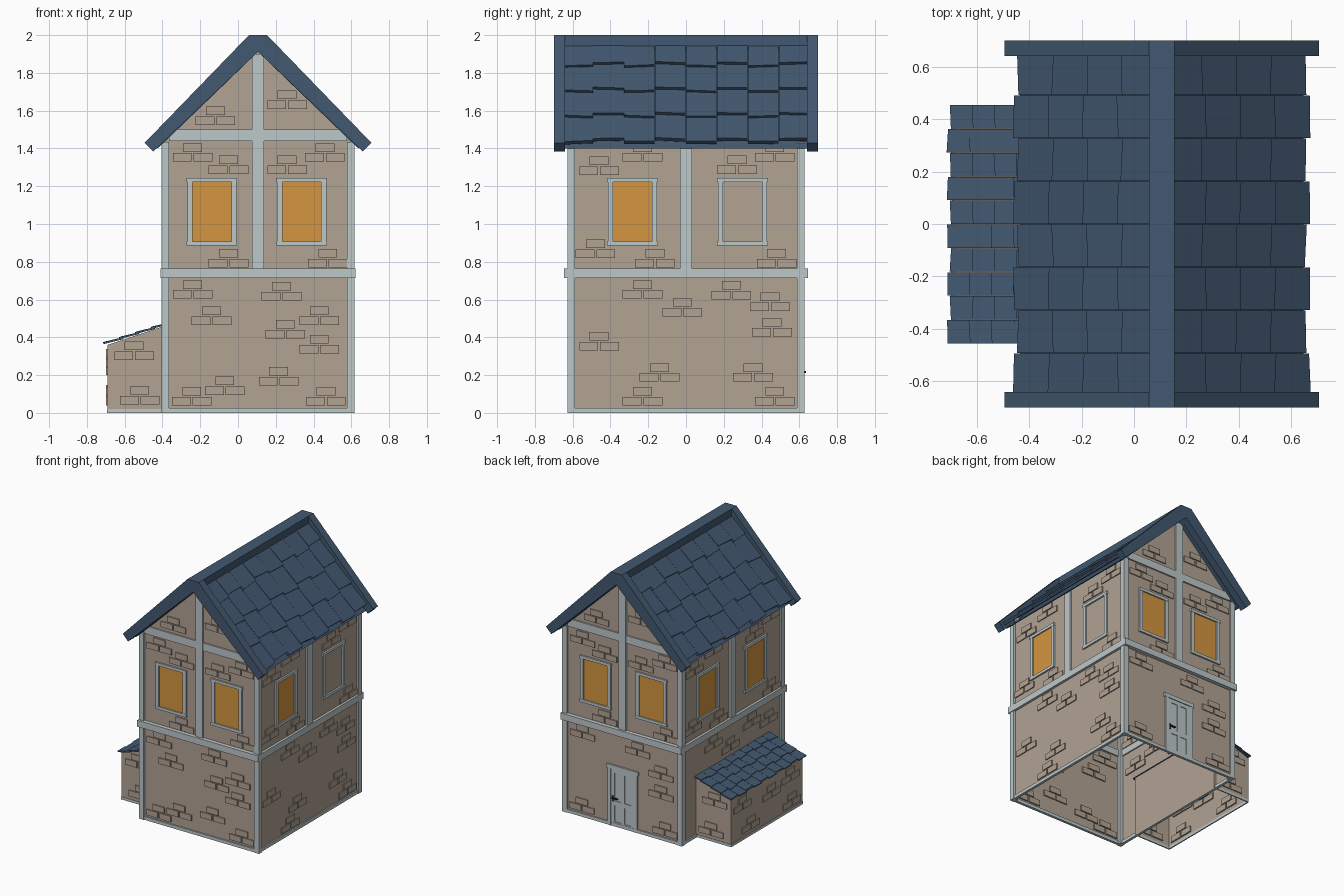
import bpy, bmesh, math, random
from mathutils import Vector

if "Cube" in bpy.data.objects:
    bpy.data.objects.remove(bpy.data.objects["Cube"])

random.seed(4)
C = 0.106            # centre line of the main house in x
HX, HY = 0.497, 0.614  # half sizes of the stone walls


def material(name, r, g, b):
    m = bpy.data.materials.new(name)
    lin = [((c / 255 + 0.055) / 1.055) ** 2.4 for c in (r, g, b)]
    m.diffuse_color = (*lin, 1)
    m.use_nodes = True
    m.node_tree.nodes["Principled BSDF"].inputs["Base Color"].default_value = m.diffuse_color
    return m


STONE = material("stone", 178, 163, 148)
TRIM = material("pale_timber", 190, 200, 201)
GLASS = material("lit_glass", 212, 150, 65)
ROOF = material("slate_blue", 66, 88, 112)
IRON = material("dark_iron", 35, 35, 38)


def finish(bm, name, mat):
    bmesh.ops.recalc_face_normals(bm, faces=bm.faces)
    down = [f for f in bm.faces if f.normal.z < -0.99 and f.calc_center_median().z < 1e-4]
    if name.endswith("walls"):      # walls are open underneath
        bmesh.ops.delete(bm, geom=down, context='FACES_ONLY')
    me = bpy.data.meshes.new(name)
    bm.to_mesh(me)
    bm.free()
    me.materials.append(mat)
    ob = bpy.data.objects.new(name, me)
    bpy.context.collection.objects.link(ob)


def hexa(bm, top, bottom):
    """Six-sided block between two quads."""
    a = [bm.verts.new(p) for p in top]
    b = [bm.verts.new(p) for p in bottom]
    bm.faces.new(a)
    bm.faces.new(b[::-1])
    for i in range(4):
        j = (i + 1) % 4
        bm.faces.new((a[i], b[i], b[j], a[j]))


def box(bm, x0, x1, y0, y1, z0, z1):
    q = [(x0, y0), (x1, y0), (x1, y1), (x0, y1)]
    hexa(bm, [(x, y, z1) for x, y in q], [(x, y, z0) for x, y in q])


def prism(bm, pts, y0, y1):
    """Extrude an x,z profile along y."""
    vs = [bm.verts.new((x, y0, z)) for x, z in pts]
    f = bm.faces.new(vs)
    ext = bmesh.ops.extrude_face_region(bm, geom=[f])["geom"]
    for v in ext:
        if isinstance(v, bmesh.types.BMVert):
            v.co.y = y1


def slab(bm, side, a0, a1, z0, z1, d0, d1):
    """Box on a wall: a along the wall, d outwards from its plane."""
    axis, plane, s = side
    p, q = sorted((plane + s * d0, plane + s * d1))
    if axis == 'y':
        box(bm, a0, a1, p, q, z0, z1)
    else:
        box(bm, p, q, a0, a1, z0, z1)


FRONT, BACK = ('y', -HY, -1), ('y', HY, 1)
RIGHT, LEFT = ('x', C + HX, 1), ('x', C - HX, -1)
SIDES = {"front": FRONT, "back": BACK, "right": RIGHT, "left": LEFT}

# Stone walls of the house and the lean-to
bm = bmesh.new()
prism(bm, [(C - HX, 0), (C + HX, 0), (C + HX, 1.435), (C, 1.915), (C - HX, 1.435)], -HY, HY)
finish(bm, "house_walls", STONE)
LX, LY = -0.69, 0.435
bm = bmesh.new()
prism(bm, [(LX, 0), (-0.375, 0), (-0.375, 0.465), (LX, 0.36)], -LY, LY)
finish(bm, "lean_to_walls", STONE)

# Raised bricks in groups of three
front_b = [(-.24, 1.33), (-.05, 1.265), (.46, 1.33), (.26, 1.265), (-.12, 1.525), (.26, 1.61),
           (-.05, .77), (.475, .77), (-.24, .605), (.23, .595), (-.14, .465), (.43, .465),
           (.25, .395), (.43, .315), (.215, .145), (-.07, .095), (-.245, .04), (.465, .04)]
right_b = [(-.46, 1.26), (-.23, 1.33), (.47, 1.33), (.27, 1.265), (-.48, .82), (-.165, .77),
           (.48, .77), (-.23, .605), (.24, .6), (-.02, .51), (.445, .54), (.455, .405),
           (-.46, .33), (-.14, .165), (.355, .165), (-.23, .04), (.47, .04)]
back_b = [(2 * C - a, z) for a, z in front_b if z > .52 or abs(a - C) > .26]
left_b = [(-a, z) for a, z in right_b if z > .5]
lean_b = [(-.55, .28), (-.52, .045)]
outer_b = [(-.3, .04), (-.05, .2), (.2, .05), (.3, .24), (-.28, .24)]
jobs = {"front": (FRONT, front_b), "back": (BACK, back_b), "right": (RIGHT, right_b),
        "left": (LEFT, left_b), "lean_to_front": (('y', -LY, -1), lean_b),
        "lean_to_back": (('y', LY, 1), lean_b), "lean_to_outer": (('x', LX, -1), outer_b)}
for name, (side, spots) in jobs.items():
    bm = bmesh.new()
    for a, z in spots:
        for da, dz in ((-.055, 0), (.055, 0), (0, .052)):
            slab(bm, side, a + da - .05, a + da + .05, z + dz, z + dz + .045, -.01, .008)
    finish(bm, name + "_bricks", STONE)

# Timber frame
bm = bmesh.new()
for sx in (-1, 1):
    for sy in (-1, 1):
        x, y = C + sx * .492, sy * .608
        box(bm, x - .02, x + .02, y - .02, y + .02, 0, 1.435)
finish(bm, "corner_posts", TRIM)
bm = bmesh.new()
for side in (FRONT, BACK):
    slab(bm, side, C - .516, C + .516, .715, .765, -.01, .031)
    slab(bm, side, C - .47, C + .47, 1.44, 1.5, -.01, .011)
    slab(bm, side, C - .48, C + .48, 0, .025, -.01, .01)
    slab(bm, side, C - .031, C + .031, .76, 1.9, -.01, .014)
for side in (RIGHT, LEFT):
    slab(bm, side, -.645, .645, .715, .765, -.01, .019)
    slab(bm, side, -.6, .6, 0, .025, -.01, .01)
    slab(bm, side, -.031, .031, .76, 1.43, -.01, .014)
finish(bm, "timber_beams", TRIM)
bm = bmesh.new()
slab(bm, ('x', LX, -1), -LY, LY, 0, .02, -.005, .004)
for s in (-1, 1):
    slab(bm, ('y', s * LY, s), LX, C - HX, 0, .02, -.005, .004)
finish(bm, "lean_to_sill", TRIM)

# Windows: frames everywhere, one of them unlit
for name, side in SIDES.items():
    centres = (-.138, .338) if side[0] == 'y' else (-.283, .299)
    frame, glass = bmesh.new(), bmesh.new()
    for a in centres:
        for s in (-1, 1):
            e = a + s * .1165
            slab(frame, side, e - .014, e + .014, .89, 1.24, -.005, .011)
        for z in (.885, 1.222):
            slab(frame, side, a - .134, a + .134, z, z + .022, -.005, .013)
        if not (name == "right" and a > 0):
            slab(glass, side, a - .105, a + .105, .9, 1.225, -.002, .003)
    finish(frame, name + "_window_frames", TRIM)
    finish(glass, name + "_window_glass", GLASS)

# Back door with raised rails around four panels
bm = bmesh.new()
slab(bm, BACK, C - .1, C + .1, 0, .44, -.005, .003)
for x in (-.085, 0, .085):
    slab(bm, BACK, C + x - .015, C + x + .015, 0, .44, -.005, .008)
for z in (0, .16, .41):
    slab(bm, BACK, C - .1, C + .1, z, z + .035, -.005, .0078)
finish(bm, "door", TRIM)
bm = bmesh.new()
for s in (-1, 1):
    slab(bm, BACK, C + s * .112 - .013, C + s * .112 + .013, 0, .45, -.005, .012)
slab(bm, BACK, C - .135, C + .135, .44, .47, -.005, .014)
finish(bm, "door_frame", TRIM)
bm = bmesh.new()
slab(bm, BACK, C + .078, C + .09, .19, .235, 0, .011)
slab(bm, BACK, C + .04, C + .09, .212, .221, .008, .02)
finish(bm, "door_handle", IRON)

# Roof boards: thick gable edges, thin deck, ridge beam
bm = bmesh.new()
edge = [(.048, 2.0), (.6, 1.43), (.555, 1.383), (0, 1.912)]
deck = [(0, 1.96), (.54, 1.42), (.525, 1.405), (0, 1.912)]
for s in (-1, 1):
    e = [(C, 2.0)] + [(C + s * x, z) for x, z in edge]
    prism(bm, e, -.70, -.64)
    prism(bm, e, .64, .70)
finish(bm, "gable_edge_boards", ROOF)
bm = bmesh.new()
for s in (-1, 1):
    prism(bm, [(C + s * x, z - (.02 if i < 2 else 0)) for i, (x, z) in enumerate(deck)], -.645, .645)
finish(bm, "roof_deck", ROOF)
bm = bmesh.new()
box(bm, C - .048, C + .048, -.645, .645, 1.92, 2.0)
finish(bm, "ridge_beam", ROOF)


def tiles(name, start, down, s, rows, pitch, cols, y_half, stagger, lift, thick, lap):
    """Staggered rows of tiles laid down a slope in the x,z plane."""
    bm = bmesh.new()
    u = Vector((s * down[0], 0, down[1])).normalized()
    n = Vector((-u.z * s, 0, u.x * s))
    o = Vector((start[0], 0, start[1]))
    w = 2 * y_half / cols
    for r in range(rows):
        for c in range(cols):
            y0, y1 = -y_half + c * w, -y_half + (c + 1) * w - .002
            low = (r + 1) * pitch - (stagger if c % 2 else 0)
            top = r * pitch - (lap if r else 0)
            k = random.uniform(-1, 1) * stagger * .25
            h = lift + random.uniform(-.1, .1) * lift
            spots = [(top, y0, -lift * .7), (low - k, y0, h), (low + k, y1, h), (top, y1, -lift * .7)]
            hexa(bm, [o + u * a + n * d + Vector((0, y, 0)) for a, y, d in spots],
                 [o + u * a + n * (d - thick) + Vector((0, y, 0)) for a, y, d in spots])
    finish(bm, name, ROOF)


# Roof tiles
for label, s in (("right", 1), ("left", -1)):
    tiles(label + "_roof_tiles", (C + s * .03, 1.968), (.702, -.713), s, 4, .188, 8, .655,
          .022, .01, .022, .035)
tiles("lean_to_roof_tiles", (-.375, .478), (.335, -.107), -1, 4, .088, 10, .455,
      .012, .004, .01, .018)
